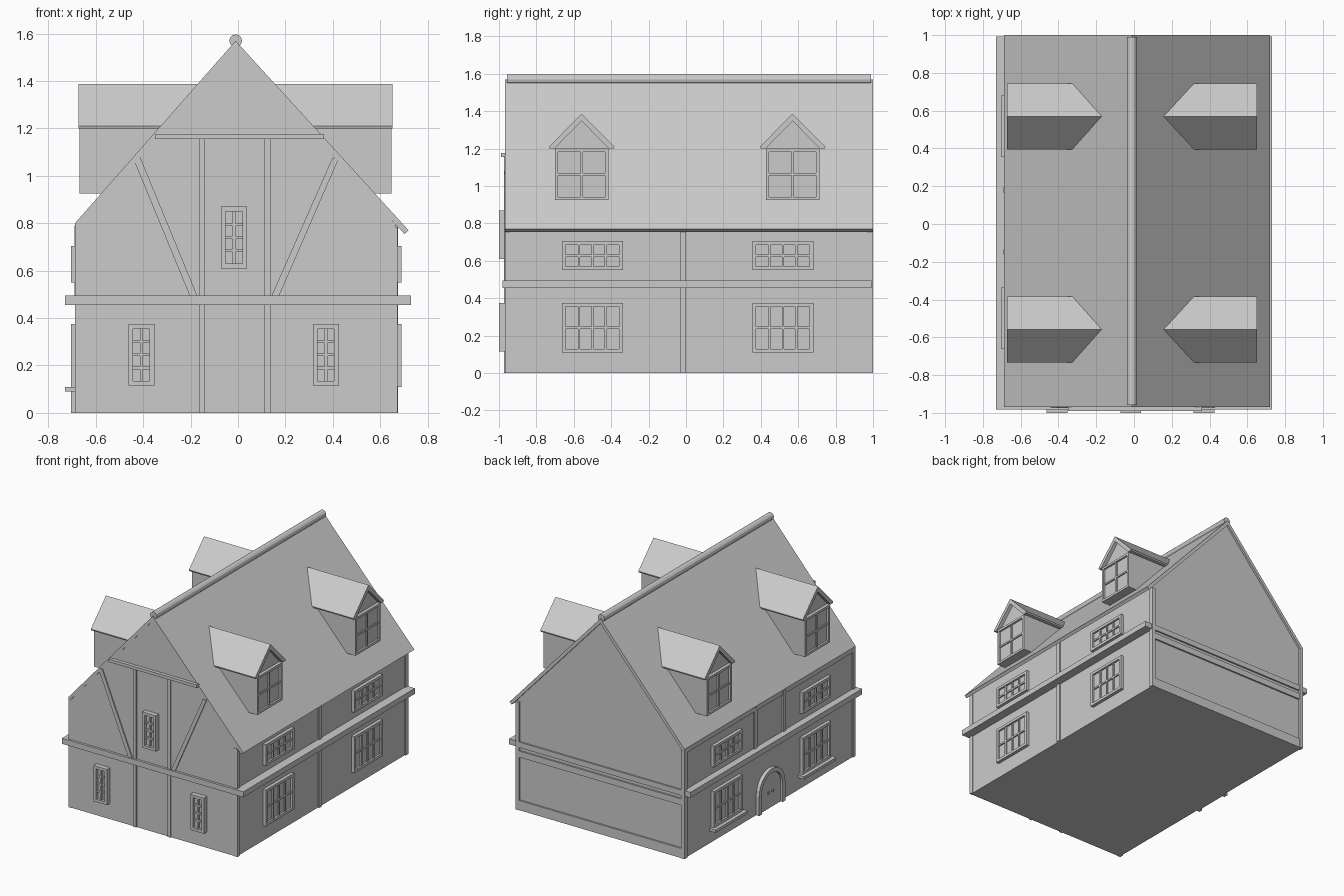
import bpy
import bmesh
import math
from mathutils import Vector

cube = bpy.data.objects.get("Cube")
if cube:
    bpy.data.objects.remove(cube, do_unlink=True)

grey = bpy.data.materials.new("plain grey")
grey.use_nodes = True
COLOUR = (0.6, 0.6, 0.6, 1)
grey.diffuse_color = COLOUR
grey.node_tree.nodes["Principled BSDF"].inputs["Base Color"].default_value = COLOUR

FRONT, BACK, LEFT, RIGHT = -0.965, 0.985, 0.665, -0.68   # wall planes
AXIS = -0.01                                              # ridge line x


def finish(name, bm):
    bmesh.ops.recalc_face_normals(bm, faces=bm.faces)
    mesh = bpy.data.meshes.new(name)
    bm.to_mesh(mesh)
    bm.free()
    mesh.materials.append(grey)
    obj = bpy.data.objects.new(name, mesh)
    bpy.context.collection.objects.link(obj)
    return obj


def add_prism(bm, pts, a, b, place):
    """Extrude a (u, v) outline from depth a to depth b."""
    ends = [[bm.verts.new(place(u, v, d)) for u, v in pts] for d in (a, b)]
    bm.faces.new(ends[0])
    bm.faces.new(ends[1])
    n = len(pts)
    for i in range(n):
        j = (i + 1) % n
        bm.faces.new((ends[0][i], ends[0][j], ends[1][j], ends[1][i]))


def rect(u0, u1, v0, v1):
    return [(u0, v0), (u1, v0), (u1, v1), (u0, v1)]


def prism(name, pts, a, b, place):
    bm = bmesh.new()
    add_prism(bm, pts, a, b, place)
    return finish(name, bm)


# Placement on each wall: u along the wall, v up, d outwards
def along_y(u, v, d): return Vector((u, d, v))
def along_x(u, v, d): return Vector((d, u, v))
def on_front(u, v, d): return Vector((u, FRONT - d, v))
def on_back(u, v, d): return Vector((u, BACK + d, v))
def on_left(u, v, d): return Vector((LEFT + d, u, v))
def on_right(u, v, d): return Vector((RIGHT - d, u, v))


def window(name, place, u0, u1, v0, v1, cols, rows, depth, frame=0.02, bar=0.012):
    """Framed casement with glazing bars in front of a recessed pane."""
    bm = bmesh.new()
    add_prism(bm, rect(u0 + frame, u1 - frame, v0 + frame, v1 - frame), -0.01, depth * 0.4, place)
    for a, b in ((u0, u0 + frame), (u1 - frame, u1)):
        add_prism(bm, rect(a, b, v0, v1), -0.01, depth, place)
    for a, b in ((v0, v0 + frame), (v1 - frame, v1)):
        add_prism(bm, rect(u0 + frame, u1 - frame, a, b), -0.01, depth, place)
    for i in range(1, cols):
        c = u0 + frame + (u1 - u0 - 2 * frame) * i / cols
        add_prism(bm, rect(c - bar / 2, c + bar / 2, v0 + frame, v1 - frame), 0, depth * 0.8, place)
    for i in range(1, rows):
        c = v0 + frame + (v1 - v0 - 2 * frame) * i / rows
        add_prism(bm, rect(u0 + frame, u1 - frame, c - bar / 2, c + bar / 2), 0, depth * 0.78, place)
    finish(name, bm)


# House body
prism("house_body", [(RIGHT, 0), (LEFT, 0), (LEFT, 0.795), (AXIS, 1.55), (RIGHT, 0.785)],
      FRONT, BACK, along_y)

# Roof slopes and ridge roll
prism("roof_left", [(AXIS, 1.57), (0.72, 0.77), (0.702, 0.755), (AXIS, 1.535)],
      FRONT - 0.003, 1.0, along_y)
prism("roof_right", [(AXIS, 1.57), (-0.688, 0.8), (-0.688, 0.765), (AXIS, 1.535)],
      FRONT - 0.003, 1.0, along_y)
ring = [(AXIS + 0.027 * math.cos(i * math.tau / 12), 1.57 + 0.027 * math.sin(i * math.tau / 12))
        for i in range(12)]
prism("ridge_roll", ring, -0.958, 0.99, along_y)

# Storey bands
prism("front_band", rect(-0.73, 0.73, 0.455, 0.495), 0, 0.017, on_front)
prism("left_band", rect(-0.98, 0.992, 0.455, 0.495), 0, 0.065, on_left)
prism("right_band", rect(-0.98, 0.992, 0.455, 0.495), 0, 0.05, on_right)

# Front timbers
prism("collar_beam", rect(-0.35, 0.36, 1.155, 1.177), 0, 0.025, on_front)
for x in (-0.152, 0.125):
    prism("front_post", rect(x - 0.013, x + 0.013, 0, 1.155), 0, 0.008, on_front)
for x_top, x_bottom in ((-0.428, -0.188), (0.413, 0.158)):
    prism("front_brace", [(x_bottom - 0.016, 0.495), (x_bottom + 0.016, 0.495),
                          (x_top + 0.015, 1.08 - (x_top > 0) * 0.0), (x_top - 0.015, 1.075)],
          0, 0.008, on_front)

# Side timbers
for place, posts, side in ((on_left, ((-0.015, 0),), "left"),
                           (on_right, ((0.18, 0.495), (-0.15, 0.495)), "right")):
    for y, z in posts:
        prism(side + "_post", rect(y - 0.015, y + 0.015, z, 0.79), 0, 0.01, place)
    for a, b in ((FRONT - 0.003, -0.94), (0.967, 1.0)):
        prism(side + "_corner_post", rect(a, b, 0, 0.785), -0.02, 0.008, place)

# Back timbers
for z0, z1 in ((0, 0.07), (0.385, 0.43), (0.455, 0.495)):
    prism("back_beam", rect(RIGHT, LEFT, z0, z1), 0, 0.012, on_back)

# Front windows
for x, z in ((-0.408, 0.115), (0.371, 0.115), (-0.017, 0.61)):
    window("front_window", on_front, x - 0.055, x + 0.055, z, z + 0.26, 2, 4, 0.035)

# Side windows, with sills on the door side
for place, side, sill in ((on_left, "left", False), (on_right, "right", True)):
    for y in (-0.5, 0.518):
        window(side + "_lower_window", place, y - 0.163, y + 0.163, 0.11, 0.375, 4, 2, 0.024)
        window(side + "_upper_window", place, y - 0.163, y + 0.163, 0.55, 0.705, 4, 2, 0.024)
        if sill:
            prism("window_sill", rect(y - 0.185, y + 0.185, 0.09, 0.11), 0, 0.05, place)


# Arched door
def arch(r, centre=0.015, spring=0.14):
    return [(centre + r, 0)] + [(centre + r * math.cos(i * math.pi / 12),
                                 spring + r * math.sin(i * math.pi / 12))
                                for i in range(13)] + [(centre - r, 0)]


prism("door_leaf", arch(0.12), 0, 0.008, on_right)
outer, inner = arch(0.15), arch(0.12)
bm = bmesh.new()
for i in range(len(outer) - 1):
    add_prism(bm, [outer[i], outer[i + 1], inner[i + 1], inner[i]], 0, 0.025, on_right)
bmesh.ops.remove_doubles(bm, verts=bm.verts, dist=0.0001)
finish("door_surround", bm)
for y in (-0.01, 0.04):
    prism("door_knob", rect(y - 0.007, y + 0.007, 0.11, 0.124), 0, 0.018, on_right)

# Dormers
for side, sign in (("left", 1), ("right", -1)):
    for y in (-0.558, 0.57):
        def out(u, v, d, y=y, sign=sign):
            return Vector((AXIS + sign * d, y + u, v))

        def on_dormer(u, v, d, out=out):
            return out(u, v, 0.635 + d)

        prism(side + "_dormer_body", [(-0.143, 0.925), (0.143, 0.925), (0.143, 1.215),
                                      (0, 1.36), (-0.143, 1.215)], 0.25, 0.635, out)
        for s in (-1, 1):
            prism(side + "_dormer_roof", [(0, 1.387), (s * 0.175, 1.21), (s * 0.172, 1.2),
                                          (s * 0.145, 1.2), (0, 1.348)], 0.12, 0.662, out)
        window(side + "_dormer_window", on_dormer, -0.143, 0.143, 0.925, 1.2, 2, 2, 0.023,
               frame=0.017)
